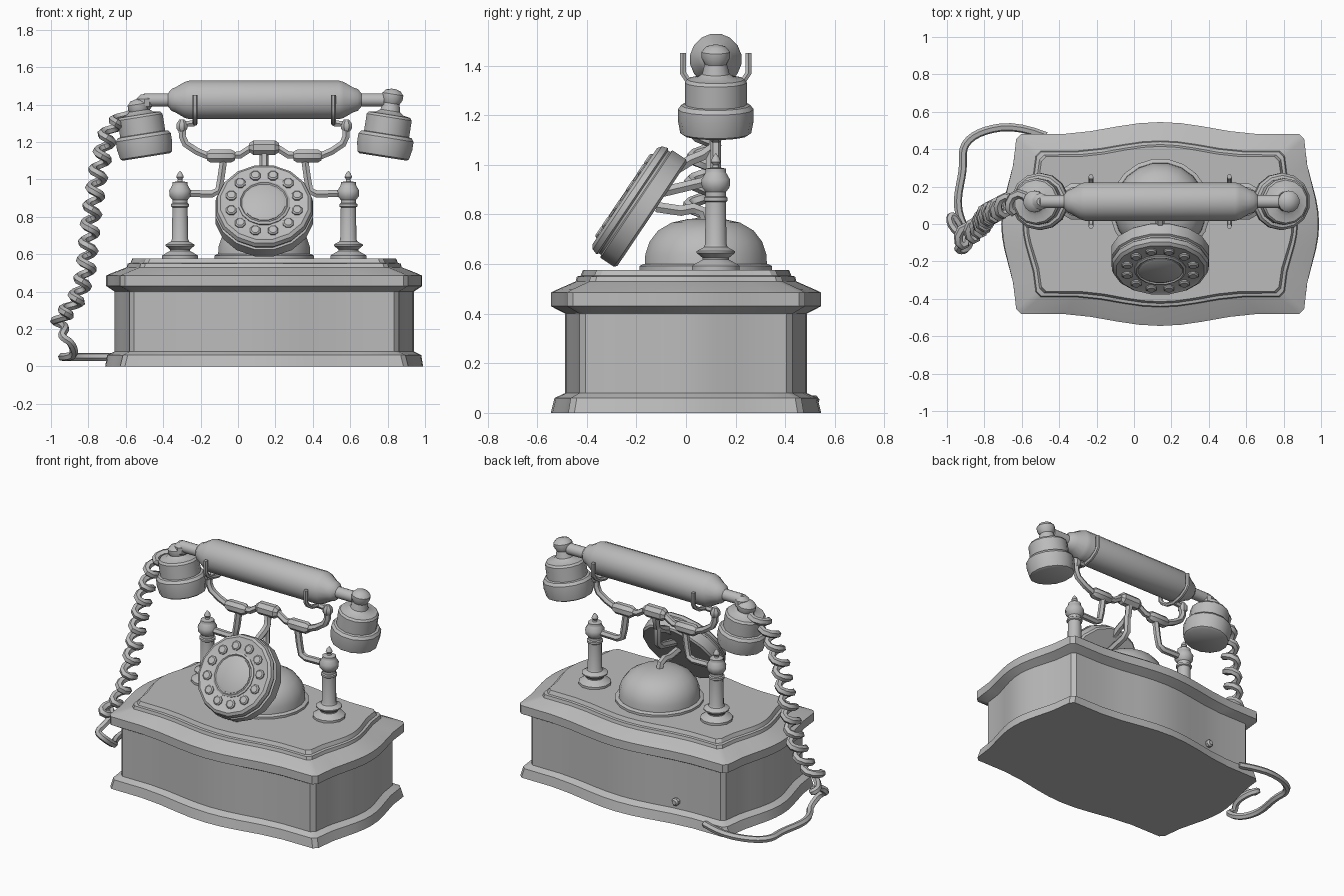
import bpy, bmesh, math
from mathutils import Matrix, Vector

if "Cube" in bpy.data.objects:
    bpy.data.objects.remove(bpy.data.objects["Cube"])

CX = 0.14      # telephone centre in x
PY = 0.12      # plane of pillars, cradle and handset

grey = bpy.data.materials.new("grey")
grey.diffuse_color = (0.5, 0.5, 0.5, 1)
grey.use_nodes = True
grey.node_tree.nodes["Principled BSDF"].inputs["Base Color"].default_value = grey.diffuse_color


def shade(ob, angle=35):
    bpy.ops.object.select_all(action='DESELECT')
    ob.select_set(True)
    bpy.context.view_layer.objects.active = ob
    bpy.ops.object.shade_smooth_by_angle(angle=math.radians(angle))


def loft(name, rings, matrix=Matrix(), angle=35):
    """Skin closed rings of equal length and cap both ends."""
    bm = bmesh.new()
    vs = [[bm.verts.new(p) for p in ring] for ring in rings]
    n = len(vs[0])
    for a, b in zip(vs, vs[1:]):
        for i in range(n):
            j = (i + 1) % n
            bm.faces.new((a[i], a[j], b[j], b[i]))
    bm.faces.new(vs[0][::-1])
    bm.faces.new(vs[-1])
    bmesh.ops.recalc_face_normals(bm, faces=bm.faces)
    bm.transform(matrix)
    me = bpy.data.meshes.new(name)
    bm.to_mesh(me)
    bm.free()
    me.materials.append(grey)
    ob = bpy.data.objects.new(name, me)
    bpy.context.collection.objects.link(ob)
    shade(ob, angle)
    return ob


def lathe(name, profile, matrix=Matrix(), n=16, angle=35):
    """Spin a list of (radius, height) around local z."""
    rings = [[(r * math.cos(2 * math.pi * (i + .5) / n),
               r * math.sin(2 * math.pi * (i + .5) / n), z) for i in range(n)]
             for r, z in profile]
    return loft(name, rings, matrix, angle)


def tube(name, pts, r, smooth=False, sides=1):
    cu = bpy.data.curves.new(name, 'CURVE')
    cu.dimensions = '3D'
    cu.bevel_depth, cu.bevel_resolution, cu.use_fill_caps = r, sides, True
    sp = cu.splines.new('NURBS' if smooth else 'POLY')
    sp.points.add(len(pts) - 1)
    for p, co in zip(sp.points, pts):
        p.co = (*co, 1)
    if smooth:
        sp.use_endpoint_u, sp.order_u, sp.resolution_u = True, 3, 4
    cu.materials.append(grey)
    ob = bpy.data.objects.new(name, cu)
    bpy.context.collection.objects.link(ob)
    bpy.ops.object.select_all(action='DESELECT')
    ob.select_set(True)
    bpy.context.view_layer.objects.active = ob
    bpy.ops.object.convert(target='MESH')
    shade(bpy.context.object, 50)


def at(x, y, z):
    return Matrix.Translation((x, y, z))


# Case: serpentine outline lofted through moulding levels
def outline(z, cx, cy, mx, my, c=0.025):
    ts = [-1, -.7, -.5, -.3, -.15, 0, .15, .3, .5, .7, 1]

    def f(t, w):
        return 0.5 + 0.5 * math.cos(math.pi * min(1, abs(t) / w))
    front = [(t * (cx - c), -cy - (my - cy) * f(t, .75)) for t in ts]
    right = [(cx + (mx - cx) * f(t, 1), t * (cy - c)) for t in ts]
    half = front + right
    return [(CX + x, y, z) for x, y in half + [(-x, -y) for x, y in half]]


loft("case", [outline(*lv) for lv in [
    (0, .77, .475, .85, .545), (.06, .755, .465, .84, .53),
    (.08, .72, .43, .80, .487), (.40, .72, .43, .80, .487),
    (.43, .77, .48, .845, .545), (.485, .77, .48, .845, .545),
    (.497, .745, .46, .82, .52), (.53, .665, .39, .735, .445),
    (.55, .66, .385, .73, .44), (.553, .645, .37, .715, .425),
    (.577, .635, .36, .705, .415)]], angle=25)

# Plug on the back wall
lathe("cord_plug", [(.025, 0), (.025, .03), (.015, .04)],
      at(-.24, .43, .13) @ Matrix.Rotation(-math.pi / 2, 4, 'X'), 8)

# Bell dome on its plate
lathe("bell_plate", [(.27, .575), (.27, .592), (.255, .6)], at(CX, .08, 0), 20)
lathe("bell_dome", [(.25, .59), (.247, .64), (.23, .69), (.195, .735),
                    (.14, .767), (.07, .782), (.01, .785)], at(CX, .08, 0), 20, 45)

# Pillars with ball heads and finials
for side, s in (("left", -1), ("right", 1)):
    lathe(side + "_pillar", [
        (.1, .575), (.1, .592), (.088, .6), (.055, .618), (.055, .625), (.08, .645),
        (.08, .652), (.05, .668), (.045, .68), (.042, .85), (.05, .855), (.05, .868),
        (.042, .873), (.042, .89), (.058, .91), (.06, .94), (.045, .965), (.042, .972),
        (.042, .985), (.014, .99), (.012, 1.0), (.021, 1.012), (.014, 1.03), (.002, 1.045)],
        at(CX + s * .45, PY, 0), 12)

    # Cradle arm from pillar up to the crossbar
    def path(pts):
        return [(CX + s * x, y, z) for x, y, z in pts]
    tube(side + "_arm", path([(.43, PY, .925), (.28, PY, .922), (.245, PY, .94),
                              (.232, PY, 1.0), (.215, PY, 1.12)]), .022)
    # Crossbar half and its swollen joints
    tube(side + "_crossbar", path([(0, PY, 1.172), (.07, PY, 1.168), (.13, PY, 1.13),
                                   (.3, PY, 1.125), (.36, PY, 1.15), (.42, PY, 1.19),
                                   (.438, PY, 1.23), (.438, PY, 1.29)]), .022)
    lathe(side + "_joint", [(.025, -.075), (.038, -.055), (.038, .055), (.025, .075)],
          at(CX + s * .232, PY, 1.125) @ Matrix.Rotation(math.pi / 2, 4, 'Y'), 8)
    lathe(side + "_fork_knob", [(.015, -.035), (.032, -.012), (.032, .012), (.015, .035)],
          at(CX + s * .44, PY, 1.285), 8)
    # Fork holding the handset
    tube(side + "_fork_stem", path([(.44, PY, 1.295), (.37, PY, 1.3)]), .018)
    tube(side + "_fork", path([(.37, PY + y, z) for y, z in [
        (-.132, 1.45), (-.132, 1.37), (-.115, 1.345), (-.07, 1.315), (0, 1.3),
        (.07, 1.315), (.115, 1.345), (.132, 1.37), (.132, 1.45)]]), .014)

lathe("centre_joint", [(.025, -.08), (.042, -.058), (.042, .058), (.025, .08)],
      at(CX, PY, 1.17) @ Matrix.Rotation(math.pi / 2, 4, 'Y'), 8)

# Brackets behind the dial
for name, pts in {
    "upper_bracket": [(.12, 1.15), (.11, 1.07), (.07, 1.04), (.02, 1.02), (-.06, .97)],
    "middle_bracket": [(.1, 1.06), (.1, .96), (.07, .93), (-.1, .89)],
    "lower_bracket": [(.08, .77), (.07, .81), (.03, .825), (-.02, .815), (-.12, .83)],
}.items():
    tube(name, [(CX, y, z) for y, z in pts], .024)

# Dial housing, centre plate and finger buttons
dial = at(CX, -.137, .80) @ Matrix.Rotation(math.radians(56.1), 4, 'X')
lathe("dial_housing", [(.255, 0), (.266, .01), (.266, .075), (.255, .08), (.255, .09),
                       (.263, .097), (.255, .12), (.238, .132), (.225, .128)], dial, 16)
lathe("dial_centre_rim", [(.14, .12), (.14, .134), (.128, .14), (.122, .133)], dial, 16)
lathe("dial_centre", [(.115, .12), (.115, .137), (.105, .142)], dial, 16)
for i in range(12):
    a = 2 * math.pi * (i + .5) / 12
    lathe("finger_button", [(.03, .12), (.03, .136), (.022, .143)],
          dial @ at(.182 * math.cos(a), .182 * math.sin(a), 0), 8)

# Handset grip along x
lathe("handset", [
    (.02, -.655), (.036, -.64), (.036, -.515), (.06, -.495), (.068, -.475), (.098, -.425),
    (.105, -.40), (.105, .40), (.098, .425), (.068, .475), (.06, .5), (.036, .52),
    (.036, .64)], at(CX, PY, 1.425) @ Matrix.Rotation(math.pi / 2, 4, 'Y'), 16, 40)

# Ear and mouth cups, leaning outward at the top
cup = [(.13, 0), (.143, .008), (.153, .06), (.153, .105), (.14, .122), (.125, .125),
       (.125, .215), (.115, .228), (.075, .235), (.055, .25)]
for name, x, s, top in (("left_cup", -.49, -1, .285), ("right_cup", .775, 1, .34)):
    m = at(x, PY, 1.12) @ Matrix.Rotation(math.radians(9 * s), 4, 'Y')
    ball = [(.045, top - .05), (.058, top - .025), (.058, top - .0), (.04, top + .02),
            (.012, top + .028)]
    lathe(name, cup + ball, m, 14)
lathe("left_neck_end", [(.02, -.045), (.045, -.02), (.045, .02), (.02, .045)],
      at(-.5, PY, 1.41), 10)

# Coiled cord hanging from the left cup
axis = [Vector(p) for p in [
    (-.60, .12, 1.355), (-.69, .1, 1.26), (-.745, .07, 1.05), (-.785, .05, .8),
    (-.815, 0, .5), (-.86, -.04, .36), (-.935, -.08, .27)]]
lens = [(b - a).length for a, b in zip(axis, axis[1:])]
total, turns, steps = sum(lens), 12, 8


def along(d):
    for a, b, l in zip(axis, axis[1:], lens):
        if d <= l:
            return a.lerp(b, d / l)
        d -= l
    return axis[-1]


coil = []
for i in range(turns * steps + 1):
    a = 2 * math.pi * i / steps
    p = along(total * i / (turns * steps))
    coil.append(p + Vector((.035 * math.cos(a), .045 * math.sin(a), 0)))
tube("coiled_cord", [(-.53, PY, 1.36)] + coil, .024)

# Loose end of the cord, running round to the back
tube("cord_tail", [
    tuple(coil[-1]), (-.98, -.02, .25), (-.985, .06, .24), (-.93, .0, .22), (-.92, -.1, .2),
    (-.95, -.14, .16), (-.89, -.14, .13), (-.87, -.06, .06), (-.92, .0, .05),
    (-.95, .12, .05), (-.91, .3, .05), (-.92, .42, .05), (-.82, .5, .05),
    (-.62, .53, .05), (-.47, .47, .05)], .022, True)
